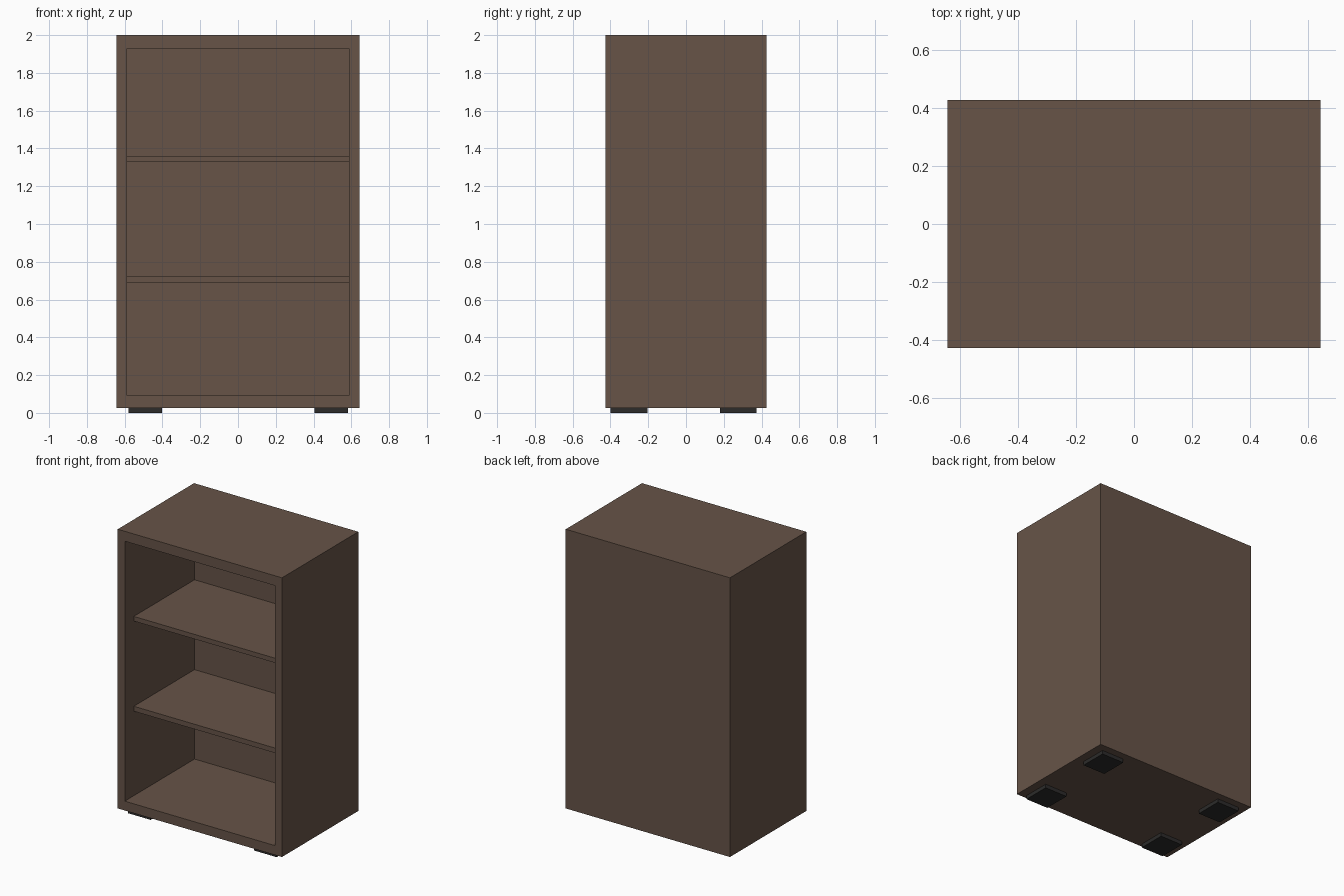
import bpy
import bmesh
from mathutils import Matrix

if "Cube" in bpy.data.objects:
    bpy.data.objects.remove(bpy.data.objects["Cube"])


def material(name, rgb):
    m = bpy.data.materials.new(name)
    m.diffuse_color = (*rgb, 1.0)
    m.use_nodes = True
    m.node_tree.nodes["Principled BSDF"].inputs["Base Color"].default_value = m.diffuse_color
    return m


wood = material("brown wood", (0.135, 0.088, 0.064))
rubber = material("black rubber", (0.025, 0.024, 0.023))


def box_bmesh(x0, x1, y0, y1, z0, z1):
    bm = bmesh.new()
    mat = (Matrix.Translation(((x0 + x1) / 2, (y0 + y1) / 2, (z0 + z1) / 2))
           @ Matrix.Diagonal((x1 - x0, y1 - y0, z1 - z0, 1)))
    bmesh.ops.create_cube(bm, size=1, matrix=mat)
    return bm


def finish(bm, name, mat):
    me = bpy.data.meshes.new(name)
    bm.to_mesh(me)
    bm.free()
    me.materials.append(mat)
    ob = bpy.data.objects.new(name, me)
    bpy.context.collection.objects.link(ob)
    return ob


# Overall sizes
W, D, BASE, TOP = 0.642, 0.426, 0.027, 2.0
IN_W, IN_BOT, IN_TOP, IN_BACK = 0.587, 0.093, 1.93, 0.353

# Cabinet: a box whose front face is inset to a frame, then pushed in
bm = box_bmesh(-W, W, -D, D, BASE, TOP)
bm.normal_update()
front = min(bm.faces, key=lambda f: f.normal.y)
for y in (-D, IN_BACK):
    bmesh.ops.inset_region(bm, faces=[front], thickness=0.02)
    for v in front.verts:
        v.co.x = IN_W if v.co.x > 0 else -IN_W
        v.co.z = IN_TOP if v.co.z > 1 else IN_BOT
        v.co.y = y
bm.normal_update()
finish(bm, "cabinet", wood)

# Two shelves, set back from the front
for name, z0, z1 in (("lower_shelf", 0.69, 0.725), ("upper_shelf", 1.327, 1.36)):
    finish(box_bmesh(-IN_W, IN_W, -0.325, IN_BACK, z0, z1), name, wood)

# Four flat feet
for side, x0, x1 in (("left", -0.58, -0.403), ("right", 0.405, 0.582)):
    for end, y0, y1 in (("front", -0.40, -0.205), ("back", 0.18, 0.373)):
        finish(box_bmesh(x0, x1, y0, y1, 0, BASE), f"{end}_{side}_foot", rubber)
